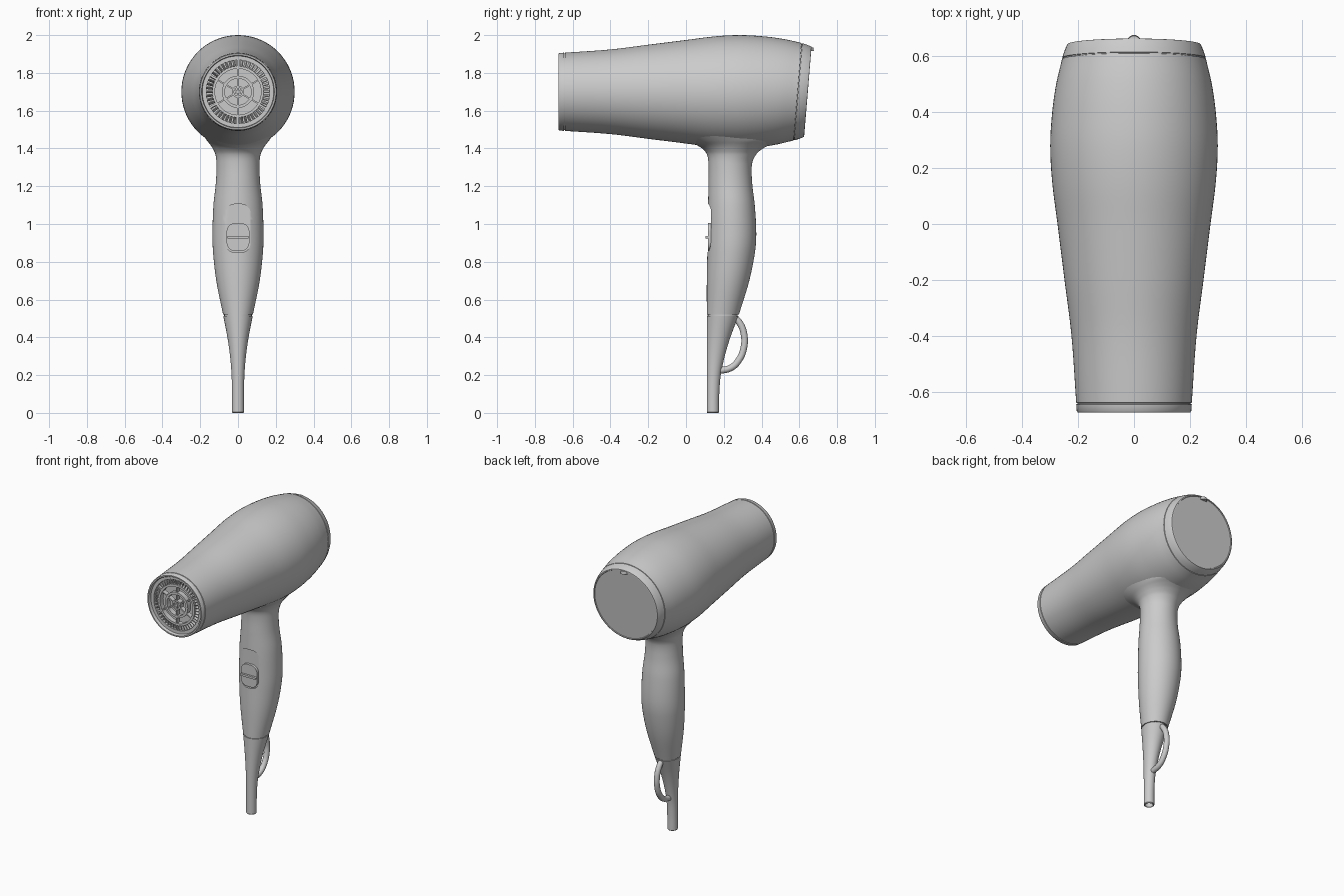
import bpy, bmesh
from math import sin, cos, pi, radians
from mathutils import Matrix, Vector

if "Cube" in bpy.data.objects:
    bpy.data.objects.remove(bpy.data.objects["Cube"])

ZC = 1.7          # height of the barrel axis
TILT = 0.083      # lean of the rear face


def finish(name, bm, angle=35):
    bmesh.ops.recalc_face_normals(bm, faces=bm.faces)
    me = bpy.data.meshes.new(name)
    bm.to_mesh(me)
    bm.free()
    ob = bpy.data.objects.new(name, me)
    bpy.context.collection.objects.link(ob)
    shade(ob, angle)
    return ob


def shade(ob, angle=35):
    bpy.ops.object.select_all(action='DESELECT')
    bpy.context.view_layer.objects.active = ob
    ob.select_set(True)
    bpy.ops.object.shade_smooth_by_angle(angle=radians(angle))


def skin(bm, rings, closed=False):
    """Bridge rings of points with quads; cap the ends, or close into a loop."""
    loops = [[bm.verts.new(p) for p in r] for r in rings]
    n = len(loops[0])
    pairs = list(zip(loops, loops[1:]))
    if closed:
        pairs.append((loops[-1], loops[0]))
    else:
        bm.faces.new(loops[0])
        bm.faces.new(loops[-1])
    for a, b in pairs:
        for i in range(n):
            j = (i + 1) % n
            bm.faces.new((a[i], a[j], b[j], b[i]))


def smooth(keys, steps):
    """Hermite interpolation of key tuples, parameterised by their first value."""
    def slope(i, c):
        a, b = keys[max(i - 1, 0)], keys[min(i + 1, len(keys) - 1)]
        return (b[c] - a[c]) / (b[0] - a[0])
    out = []
    for i in range(len(keys) - 1):
        p, q = keys[i], keys[i + 1]
        h = q[0] - p[0]
        for s in range(steps):
            t = s / steps
            row = [p[0] + h * t]
            for c in range(1, len(p)):
                row.append((2*t**3 - 3*t*t + 1) * p[c] + (t**3 - 2*t*t + t) * h * slope(i, c)
                           + (3*t*t - 2*t**3) * q[c] + (t**3 - t*t) * h * slope(i + 1, c))
            out.append(tuple(row))
    return out + [keys[-1]]


def barrel_ring(y, r, n=72):
    k = max(0.0, min(1.0, (y - 0.2) / 0.35)) * TILT
    return [(r * cos(a), y + k * r * sin(a), ZC + r * sin(a))
            for a in (2 * pi * i / n for i in range(n))]


def handle_ring(z, hw, yf, yb, inset=0.0, n=48):
    yc, d = (yf + yb) / 2, (yb - yf) / 2
    return [((hw - inset) * cos(a), yc + (d - inset) * sin(a), z)
            for a in (2 * pi * i / n for i in range(n))]


def box(bm, size, mat):
    bmesh.ops.create_cube(bm, size=1, matrix=mat @ Matrix.Diagonal((*size, 1)))


def rounded_prism(bm, hw, z0, z1, y0, y1, r, seg=8):
    pts = []
    for cx, cz, a0 in ((hw - r, z1 - r, 0), (r - hw, z1 - r, 90),
                       (r - hw, z0 + r, 180), (hw - r, z0 + r, 270)):
        for s in range(seg + 1):
            a = radians(a0 + 90 * s / seg)
            pts.append((cx + r * cos(a), cz + r * sin(a)))
    skin(bm, [[(x, y, z) for x, z in pts] for y in (y0, y1)])


# Barrel: outlet recess, rim, seam, swelling shell, rear seam and rear face
shell = smooth([(-0.64, .207), (-0.4, .224), (-0.2, .249), (0, .274), (0.15, .293),
                (0.28, .3), (0.4, .293), (0.5, .279), (0.59, .258)], 6)
profile = [(-0.59, .186), (-0.67, .19), (-0.675, .193), (-0.675, .201), (-0.67, .205),
           (-0.646, .207), (-0.645, .203), (-0.641, .203)] + shell + \
          [(.591, .254), (.594, .254), (.595, .257), (.615, .251), (.635, .243), (.644, .238),
           (.645, .232), (.64, .23)]
bm = bmesh.new()
skin(bm, [barrel_ring(y, r) for y, r in profile])
finish("barrel", bm)

# Small tab at the top of the rear rim
bm = bmesh.new()
bmesh.ops.create_cone(bm, cap_ends=True, segments=24, radius1=.025, radius2=.022, depth=.02,
                      matrix=Matrix.Translation((0, .652, 1.925)))
finish("rear_tab", bm)

# Handle: grip flaring into the barrel
grip_keys = [(.52, .079, .11, .28), (.7, .115, .11, .335), (.85, .132, .113, .365),
             (.95, .135, .115, .372), (1.1, .13, .117, .364), (1.22, .117, .119, .35),
             (1.32, .114, .119, .35), (1.37, .12, .11, .373), (1.4, .134, .085, .408),
             (1.42, .147, .05, .45), (1.44, .163, -.01, .51), (1.47, .185, -.1, .56)]
bm = bmesh.new()
skin(bm, [handle_ring(*k) for k in smooth(grip_keys, 6)])
grip = finish("handle_grip", bm)

# Switch pocket cut into the front of the grip
bm = bmesh.new()
rounded_prism(bm, .067, .85, 1.105, .05, .133, .05)
cutter = finish("pocket_cutter", bm)
cutter.hide_render = True
mod = grip.modifiers.new("pocket", 'BOOLEAN')
mod.object, mod.operation, mod.solver = cutter, 'DIFFERENCE', 'EXACT'
bpy.context.view_layer.objects.active = grip
bpy.ops.object.modifier_apply(modifier="pocket")
bpy.data.objects.remove(cutter)
shade(grip)

# Sliding switch with a thumb ridge
bm = bmesh.new()
rounded_prism(bm, .06, .857, 1.005, .116, .14, .045)
rounded_prism(bm, .057, .923, .937, .102, .12, .006, 4)
finish("switch", bm)

# Tapered cable tail with a hollow end and an inset neck at the seam
tail = smooth([(0.004, .032, .11, .175), (.1, .032, .11, .176), (.2, .034, .11, .184),
               (.3, .042, .11, .205), (.4, .056, .11, .235), (.514, .078, .11, .278)], 5)
bm = bmesh.new()
rings = [handle_ring(.03, .032, .11, .175, .01), handle_ring(0, .032, .11, .175, .008),
         handle_ring(0, .032, .11, .175, .003)]
rings += [handle_ring(*k) for k in tail]
rings += [handle_ring(.514, .078, .11, .278, .005), handle_ring(.53, .078, .11, .278, .005)]
skin(bm, rings)
finish("cable_tail", bm)

# Hanging loop
cu = bpy.data.curves.new("hanging_loop", 'CURVE')
cu.dimensions, cu.bevel_depth, cu.bevel_resolution, cu.use_fill_caps = '3D', .018, 5, True
path = [(.245, .515), (.285, .475), (.308, .41), (.305, .34), (.28, .28), (.24, .24), (.17, .222)]
sp = cu.splines.new('BEZIER')
sp.bezier_points.add(len(path) - 1)
for p, (y, z) in zip(sp.bezier_points, path):
    p.co = (0, y, z)
    p.handle_left_type = p.handle_right_type = 'AUTO'
bpy.context.collection.objects.link(bpy.data.objects.new("hanging_loop", cu))

# Outlet grille: concentric rings, six spokes and a ring of slanted fins
bm = bmesh.new()
for r0, r1 in ((.168, .19), (.122, .136), (.07, .085), (.022, .032)):
    skin(bm, [barrel_ring(y, r) for y, r in ((-.655, r0), (-.655, r1), (-.62, r1), (-.62, r0))],
         closed=True)
axis = Matrix.Translation((0, 0, ZC))
for i in range(6):
    rot = axis @ Matrix.Rotation(i * pi / 3, 4, 'Y')
    box(bm, (.008, .03, .16), rot @ Matrix.Translation((0, -.638, .09)))
for i in range(48):
    rot = axis @ Matrix.Rotation(i * pi / 24, 4, 'Y')
    box(bm, (.005, .03, .04), rot @ Matrix.Translation((0, -.635, .152))
        @ Matrix.Rotation(radians(20), 4, 'Z'))
bmesh.ops.create_cone(bm, cap_ends=True, segments=24, radius1=.01, radius2=.01, depth=.05,
                      matrix=axis @ Matrix.Translation((0, -.632, 0)) @ Matrix.Rotation(pi / 2, 4, 'X'))
finish("outlet_grille", bm)
